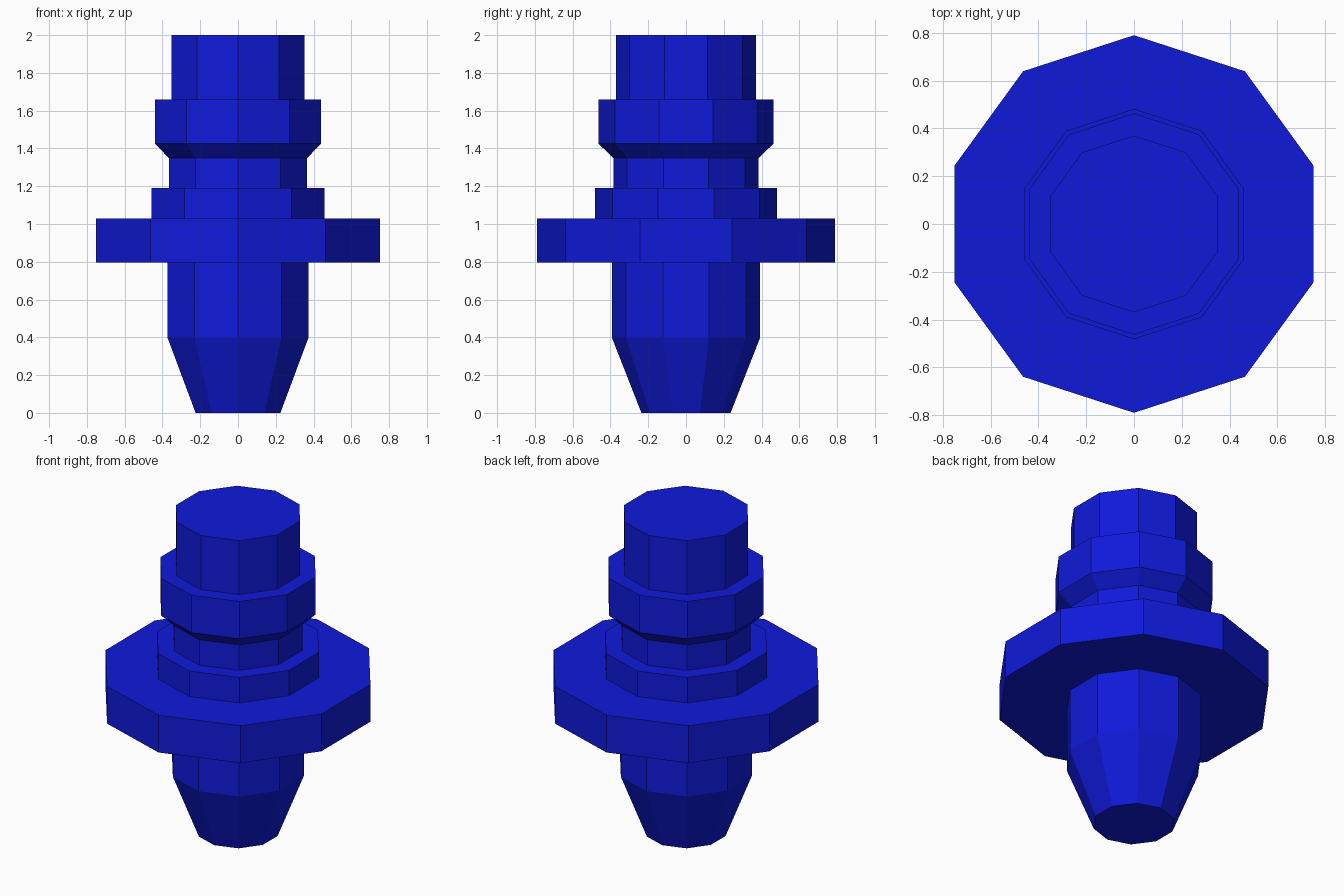
import bpy, bmesh, math

if "Cube" in bpy.data.objects:
    bpy.data.objects.remove(bpy.data.objects["Cube"])

SIDES = 10

# Half profile (radius, height) from the tapered tip up to the top stub
PROFILE = [
    (0.236, 0.0), (0.393, 0.40), (0.393, 0.795),    # tapered plug
    (0.79, 0.795), (0.79, 1.03),                    # wide flange
    (0.482, 1.03), (0.482, 1.19),                   # collar
    (0.385, 1.19), (0.385, 1.35),                   # neck
    (0.463, 1.425), (0.463, 1.66),                  # flared ring
    (0.37, 1.66), (0.37, 2.0),                      # top stub
]


def lathe(name, profile, sides):
    """Closed, flat-shaded solid of revolution with a corner facing -y."""
    bm = bmesh.new()
    rings = []
    for r, z in profile:
        angles = [2 * math.pi * i / sides - math.pi / 2 for i in range(sides)]
        rings.append([bm.verts.new((r * math.cos(a), r * math.sin(a), z)) for a in angles])
    for low, high in zip(rings, rings[1:]):
        for i in range(sides):
            j = (i + 1) % sides
            bm.faces.new((low[i], low[j], high[j], high[i]))
    bm.faces.new(rings[0][::-1])
    bm.faces.new(rings[-1])
    mesh = bpy.data.meshes.new(name)
    bm.to_mesh(mesh)
    bm.free()
    obj = bpy.data.objects.new(name, mesh)
    bpy.context.collection.objects.link(obj)
    return obj


# Blue stepped peg
blue = bpy.data.materials.new("blue")
blue.diffuse_color = (0.005, 0.01, 0.7, 1.0)
blue.use_nodes = True
blue.node_tree.nodes["Principled BSDF"].inputs["Base Color"].default_value = blue.diffuse_color
peg = lathe("stepped_peg", PROFILE, SIDES)
peg.data.materials.append(blue)
